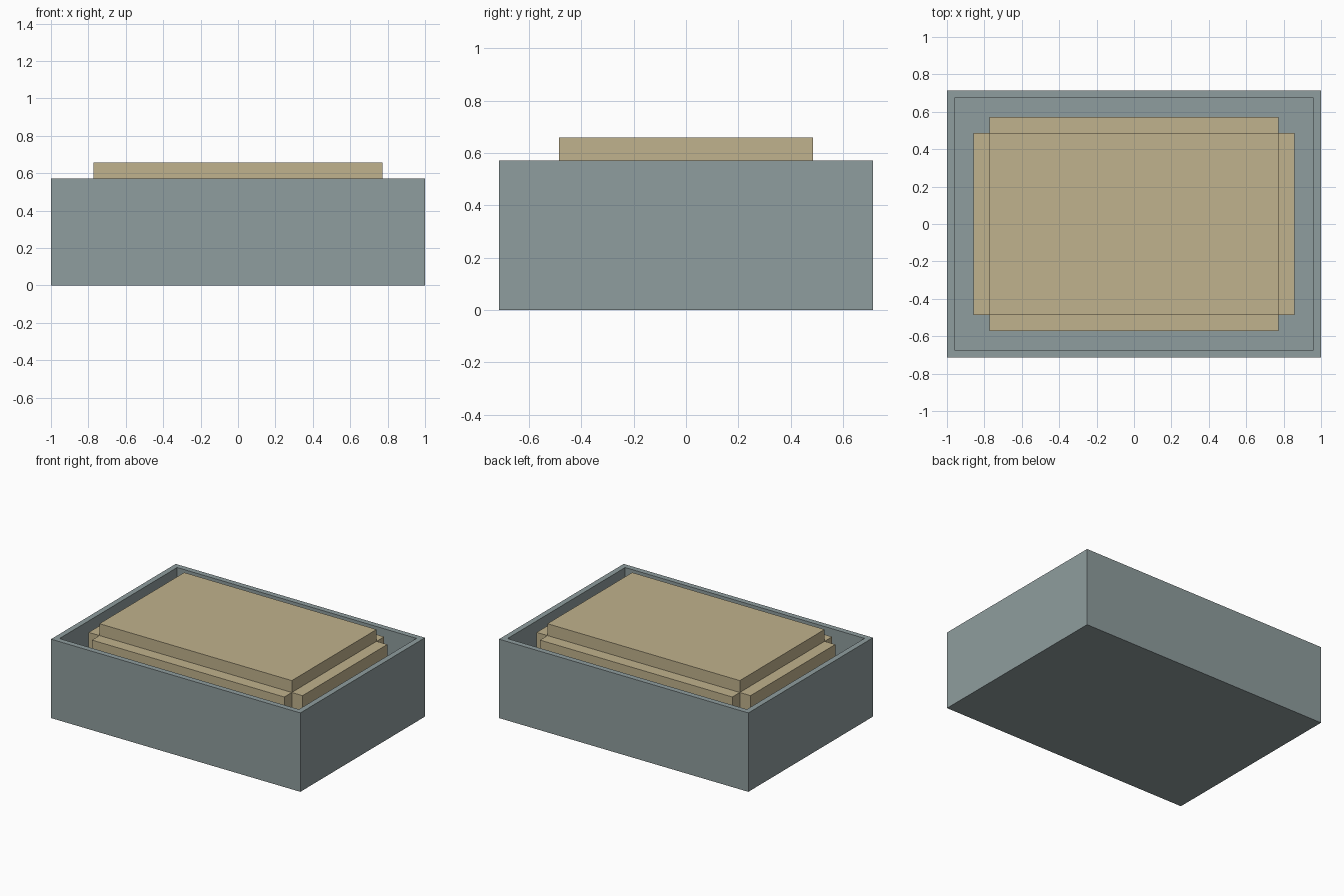
import bpy, bmesh
from mathutils import Matrix

if "Cube" in bpy.data.objects:
    bpy.data.objects.remove(bpy.data.objects["Cube"])


def material(name, rgb):
    m = bpy.data.materials.new(name)
    m.diffuse_color = (*rgb, 1)
    m.use_nodes = True
    m.node_tree.nodes["Principled BSDF"].inputs["Base Color"].default_value = m.diffuse_color
    return m


def box(sx, sy, z0, z1):
    bm = bmesh.new()
    bmesh.ops.create_cube(bm, size=1, matrix=Matrix.Translation((0, 0, (z0 + z1) / 2))
                          @ Matrix.Diagonal((sx, sy, z1 - z0, 1)))
    return bm


def top_face(bm):
    return max(bm.faces, key=lambda f: f.calc_center_median().z)


def finish(bm, name, mat):
    bmesh.ops.recalc_face_normals(bm, faces=bm.faces)
    mesh = bpy.data.meshes.new(name)
    bm.to_mesh(mesh)
    bm.free()
    mesh.materials.append(mat)
    obj = bpy.data.objects.new(name, mesh)
    bpy.context.collection.objects.link(obj)
    return obj


grey = material("blue_grey", (0.275, 0.337, 0.342))
tan = material("sand", (0.527, 0.445, 0.266))

WIDTH, DEPTH, RIM = 2.0, 1.428, 0.572
WALL, STEP = 0.04, 0.086

# Open tray: inset the top face and sink it to the floor
bm = box(WIDTH, DEPTH, 0, RIM)
opening = top_face(bm)
bmesh.ops.inset_region(bm, faces=[opening], thickness=WALL, use_even_offset=True)
sunk = bmesh.ops.extrude_discrete_faces(bm, faces=[opening])["faces"][0]
bmesh.ops.translate(bm, verts=sunk.verts, vec=(0, 0, WALL - RIM))
finish(bm, "tray", grey)

# Padded block inside: sides and top each pushed outward by one step
bm = box(1.543, 0.971, WALL, RIM)
bm.normal_update()
faces = [f for f in bm.faces if f.normal.z > -0.5]
for f in bmesh.ops.extrude_discrete_faces(bm, faces=faces)["faces"]:
    f.normal_update()
    bmesh.ops.translate(bm, verts=f.verts, vec=f.normal * STEP)
finish(bm, "padded_block", tan)
